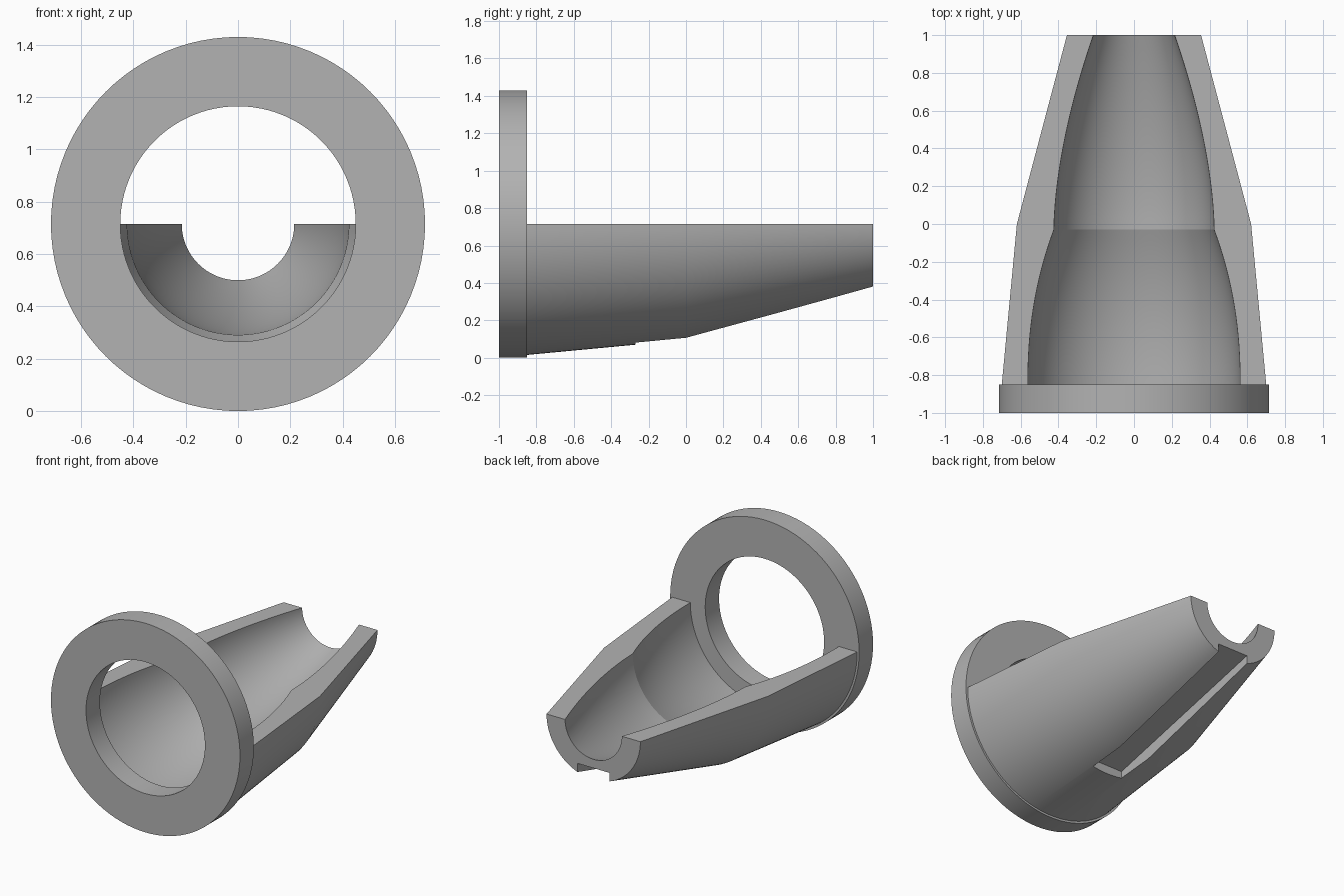
import bpy
import bmesh
import math

if "Cube" in bpy.data.objects:
    bpy.data.objects.remove(bpy.data.objects["Cube"])

AXIS_Z = 0.715

grey = bpy.data.materials.new("plain_grey")
grey.use_nodes = True
GREY = (0.45, 0.45, 0.45, 1)
grey.diffuse_color = GREY
grey.node_tree.nodes["Principled BSDF"].inputs["Base Color"].default_value = GREY


def make_object(name, bm):
    bmesh.ops.recalc_face_normals(bm, faces=bm.faces)
    mesh = bpy.data.meshes.new(name)
    bm.to_mesh(mesh)
    bm.free()
    mesh.materials.append(grey)
    obj = bpy.data.objects.new(name, mesh)
    bpy.context.collection.objects.link(obj)
    return obj


def revolve(name, profile, start, sweep, steps):
    """Sweep a closed (y, radius) profile around the horizontal axis."""
    bm = bmesh.new()
    closed = sweep >= 2 * math.pi
    rings = []
    for i in range(steps if closed else steps + 1):
        a = start + sweep * i / steps
        rings.append([bm.verts.new((r * math.cos(a), y, AXIS_Z + r * math.sin(a)))
                      for y, r in profile])
    n = len(profile)
    for i in range(steps):
        a, b = rings[i], rings[(i + 1) % len(rings)]
        for j in range(n):
            k = (j + 1) % n
            bm.faces.new((a[j], a[k], b[k], b[j]))
    if not closed:
        bm.faces.new(rings[0])
        bm.faces.new(rings[-1])
    return make_object(name, bm)


def shade(obj):
    bpy.ops.object.select_all(action="DESELECT")
    obj.select_set(True)
    bpy.context.view_layer.objects.active = obj
    bpy.ops.object.shade_smooth_by_angle(angle=math.radians(14))


# Flange ring at the front
flange = revolve("flange_ring", [(-1, 0.45), (-1, 0.715), (-0.85, 0.715), (-0.85, 0.45)],
                 0, 2 * math.pi, 96)

# Half shell: straight tapers outside, two curved chambers inside
STEPS = 16
front_chamber = [(-0.85 + 0.82 * t, 0.562 - 0.138 * t ** 2.2)
                 for t in (i / STEPS for i in range(STEPS))]
rear_chamber = [(-0.03 + 1.03 * t, 0.424 - 0.209 * t ** 1.7)
                for t in (i / STEPS for i in range(STEPS + 1))]
outside = [(1, 0.355), (0, 0.62), (-0.85, 0.7)]
shell = revolve("half_shell", front_chamber + rear_chamber + outside, math.pi, math.pi, 64)

# Keyway along the underside, with a sloping flat floor
bm = bmesh.new()
side = [(-0.27, -0.2), (1.1, -0.2), (1.1, 0.464), (-0.27, 0.13)]
left, right = [[bm.verts.new((x, y, z)) for y, z in side] for x in (0.12, -0.12)]
bm.faces.new(left)
bm.faces.new(right)
for j in range(4):
    k = (j + 1) % 4
    bm.faces.new((left[j], left[k], right[k], right[j]))
cutter = make_object("keyway_cutter", bm)
cutter.hide_render = True

cut = shell.modifiers.new("keyway", "BOOLEAN")
cut.operation = "DIFFERENCE"
cut.solver = "EXACT"
cut.object = cutter
bpy.context.view_layer.objects.active = shell
bpy.ops.object.modifier_apply(modifier=cut.name)
bpy.data.objects.remove(cutter)

for part in (flange, shell):
    shade(part)
